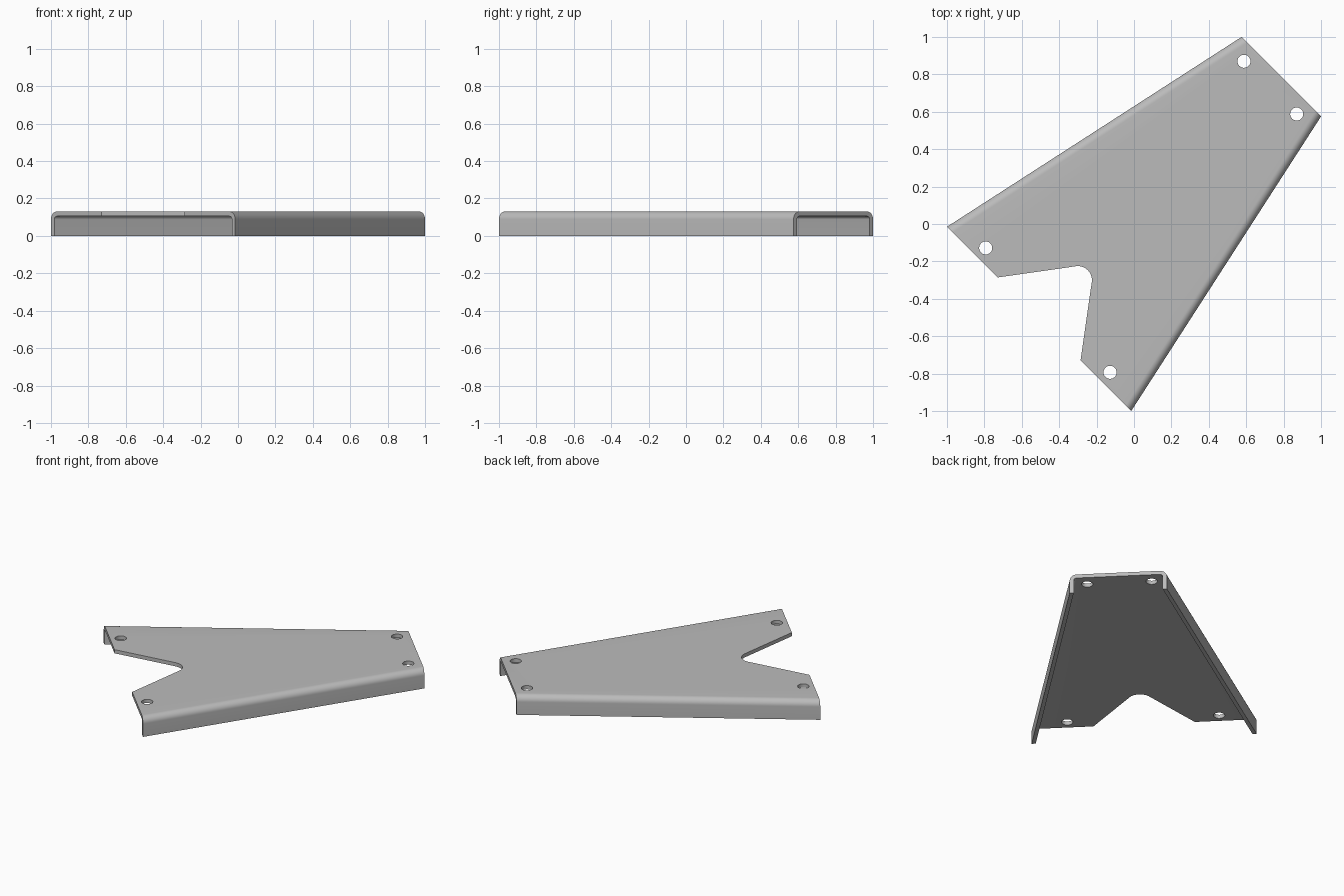
import bpy, bmesh, math
from mathutils import Vector

cube = bpy.data.objects.get("Cube")
if cube:
    bpy.data.objects.remove(cube, do_unlink=True)

HEIGHT, SHEET, BEND = 0.13, 0.025, 0.042

steel = bpy.data.materials.new("grey steel")
steel.use_nodes = True
colour = (0.5, 0.5, 0.5, 1)
steel.diffuse_color = colour
steel.node_tree.nodes["Principled BSDF"].inputs["Base Color"].default_value = colour


def arc(cx, cy, radius, start, end, steps):
    angles = [math.radians(start + (end - start) * i / steps) for i in range(steps + 1)]
    return [(cx + radius * math.cos(a), cy + radius * math.sin(a)) for a in angles]


def loft(name, ring_a, ring_b):
    """Solid between two matching closed rings."""
    bm = bmesh.new()
    a = [bm.verts.new(p) for p in ring_a]
    b = [bm.verts.new(p) for p in ring_b]
    bm.faces.new(a)
    bm.faces.new(b[::-1])
    for i in range(len(a)):
        j = (i + 1) % len(a)
        bm.faces.new((a[i], b[i], b[j], a[j]))
    bmesh.ops.recalc_face_normals(bm, faces=bm.faces)
    mesh = bpy.data.meshes.new(name)
    bm.to_mesh(mesh)
    bm.free()
    obj = bpy.data.objects.new(name, mesh)
    bpy.context.collection.objects.link(obj)
    mesh.materials.append(steel)
    return obj


def prism(name, outline):
    return loft(name, [(x, y, -0.1) for x, y in outline], [(x, y, 0.3) for x, y in outline])


# Folded channel section: (inset from the side, height), outer skin then inner skin
centre_z = HEIGHT - BEND
half = [(0, 0)] + arc(BEND, centre_z, BEND, 180, 90, 10)
inner = arc(BEND, centre_z, BEND - SHEET, 90, 180, 10) + [(SHEET, 0)]


def section(left, right):
    """Channel section along the slanted end line between two corners."""
    left, right = Vector(left), Vector(right)
    along = (right - left).normalized()
    slant = math.sin(math.radians(77.8))

    def place(points, origin, direction):
        return [(*(origin + direction * d / slant), z) for d, z in points]

    return (place(half, left, along) + place(half[::-1], right, -along)
            + place(inner[::-1], right, -along) + place(inner, left, along))


bracket = loft("folded_bracket",
               section((-1, -0.015), (-0.015, -1)),
               section((0.575, 1), (1, 0.575)))

# Rounded V notch in the wide end and the four bolt holes
notch = [(-1.14, -0.345)] + arc(-0.3, -0.3, 0.075, 98.2, -8.2, 12) + [(-0.345, -1.14)]
cutters = [prism("notch_cutter", notch)]
for x, y in [(0.588, 0.87), (0.87, 0.588), (-0.793, -0.128), (-0.128, -0.793)]:
    cutters.append(prism("hole_cutter", arc(x, y, 0.035, 0, 348.75, 31)))

bpy.context.view_layer.objects.active = bracket
for cutter in cutters:
    cutter.hide_render = True
    cut = bracket.modifiers.new("cut", "BOOLEAN")
    cut.operation = "DIFFERENCE"
    cut.solver = "EXACT"
    cut.object = cutter
    bpy.ops.object.modifier_apply(modifier=cut.name)
    bpy.data.objects.remove(cutter, do_unlink=True)

# Smooth bends with crisp sheet edges
bpy.ops.object.select_all(action="DESELECT")
bracket.select_set(True)
bpy.ops.object.shade_smooth_by_angle(angle=math.radians(30))
